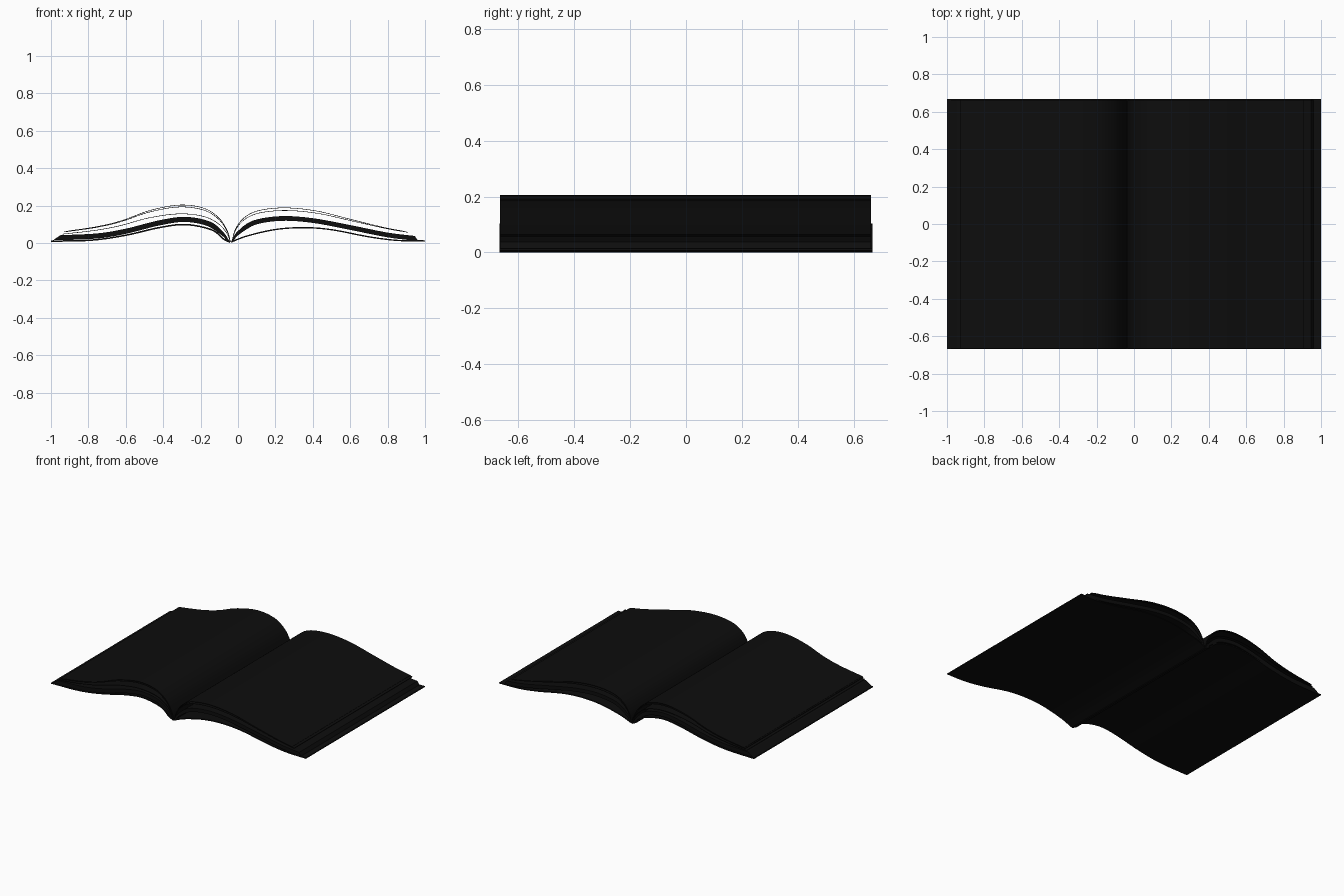
import bpy, bmesh
from mathutils import Vector

if "Cube" in bpy.data.objects:
    bpy.data.objects.remove(bpy.data.objects["Cube"])

ink = bpy.data.materials.new("dark_paper")
ink.diffuse_color = (0.004, 0.004, 0.004, 1)
ink.use_nodes = True
ink.node_tree.nodes["Principled BSDF"].inputs["Base Color"].default_value = ink.diffuse_color


def smooth_path(pts, n=6):
    """Catmull-Rom curve through the profile points (x, z)."""
    p = [Vector(q) for q in pts]
    p = [p[0] * 2 - p[1]] + p + [p[-1] * 2 - p[-2]]
    out = []
    for i in range(1, len(p) - 2):
        a, b, c, d = p[i - 1:i + 3]
        for k in range(n):
            t = k / n
            out.append(0.5 * (2 * b + (c - a) * t + (2 * a - 5 * b + 4 * c - d) * t * t
                              + (3 * b - a - 3 * c + d) * t ** 3))
    return out + [p[-2]]


def sheet(name, pts, thick, y0, y1, lip=0.0, taper=False):
    """Curved sheet from gutter to fore edge; pts trace its upper side."""
    top = smooth_path(pts)
    bottom = []
    for i, q in enumerate(top):
        tan = (top[min(i + 1, len(top) - 1)] - top[max(i - 1, 0)]).normalized()
        nor = Vector((tan.y, -tan.x))
        if nor.y > 0:
            nor = -nor
        f = min(1, 0.3 + i / 14) if taper else 1
        b = q + nor * thick * f
        b.y = max(b.y, 0)
        bottom.append(b)
    bottom[-1].x += lip if pts[-1][0] > 0 else -lip
    bm = bmesh.new()
    n = len(top)
    rows = [[bm.verts.new((q.x, y, q.y)) for q in side]
            for y in (y0, y1) for side in (top, bottom)]
    ft, fb, bt, bb = rows
    for i in range(n - 1):
        for r, s in ((ft, bt), (bb, fb), (fb, ft), (bt, bb)):
            bm.faces.new((r[i], r[i + 1], s[i + 1], s[i]))
    for i in (0, n - 1):
        bm.faces.new((ft[i], bt[i], bb[i], fb[i]))
    bmesh.ops.recalc_face_normals(bm, faces=bm.faces)
    me = bpy.data.meshes.new(name)
    bm.to_mesh(me)
    bm.free()
    ob = bpy.data.objects.new(name, me)
    bpy.context.collection.objects.link(ob)
    me.materials.append(ink)
    bpy.context.view_layer.objects.active = ob
    ob.select_set(True)
    bpy.ops.object.shade_smooth_by_angle()
    ob.select_set(False)


# Covers
sheet("left_cover", [(-.04, .008), (-.075, .025), (-.14, .075), (-.28, .103), (-.42, .087),
                     (-.6, .046), (-.78, .02), (-1, .014)], .008, -.667, .667)
sheet("right_cover", [(-.04, .008), (.05, .042), (.2, .076), (.35, .086), (.5, .075),
                      (.7, .037), (.85, .018), (1, .015)], .007, -.667, .667)
# Thick page blocks
sheet("left_page_block", [(-.045, .01), (-.08, .06), (-.15, .115), (-.28, .14), (-.42, .122),
                          (-.6, .077), (-.75, .052), (-.95, .042)], .027, -.666, .662,
      lip=.04, taper=True)
sheet("right_page_block", [(-.035, .01), (-.005, .06), (.08, .12), (.23, .144), (.4, .133),
                           (.6, .096), (.8, .056), (.945, .038)], .025, -.666, .662,
      lip=.02, taper=True)

# Loose pages fanned above each block
left = [(-.04, .012), (-.055, .064), (-.1, .134), (-.18, .187), (-.31, .205),
        (-.47, .176), (-.62, .122), (-.75, .09), (-.92, .064)]
right = [(-.033, .012), (-.015, .075), (.03, .135), (.11, .175), (.25, .19),
         (.42, .173), (.6, .129), (.78, .085), (.89, .064)]
for i, s in enumerate((1, .95, .77)):
    sheet(f"left_page_{i + 1}", [(x - .01 * i * -x, z * s) for x, z in left],
          .003, -.666, .662)
for i, s in enumerate((1, .925)):
    sheet(f"right_page_{i + 1}", [(x + .02 * i * max(x, 0), z * s) for x, z in right],
          .003, -.666, .662)
